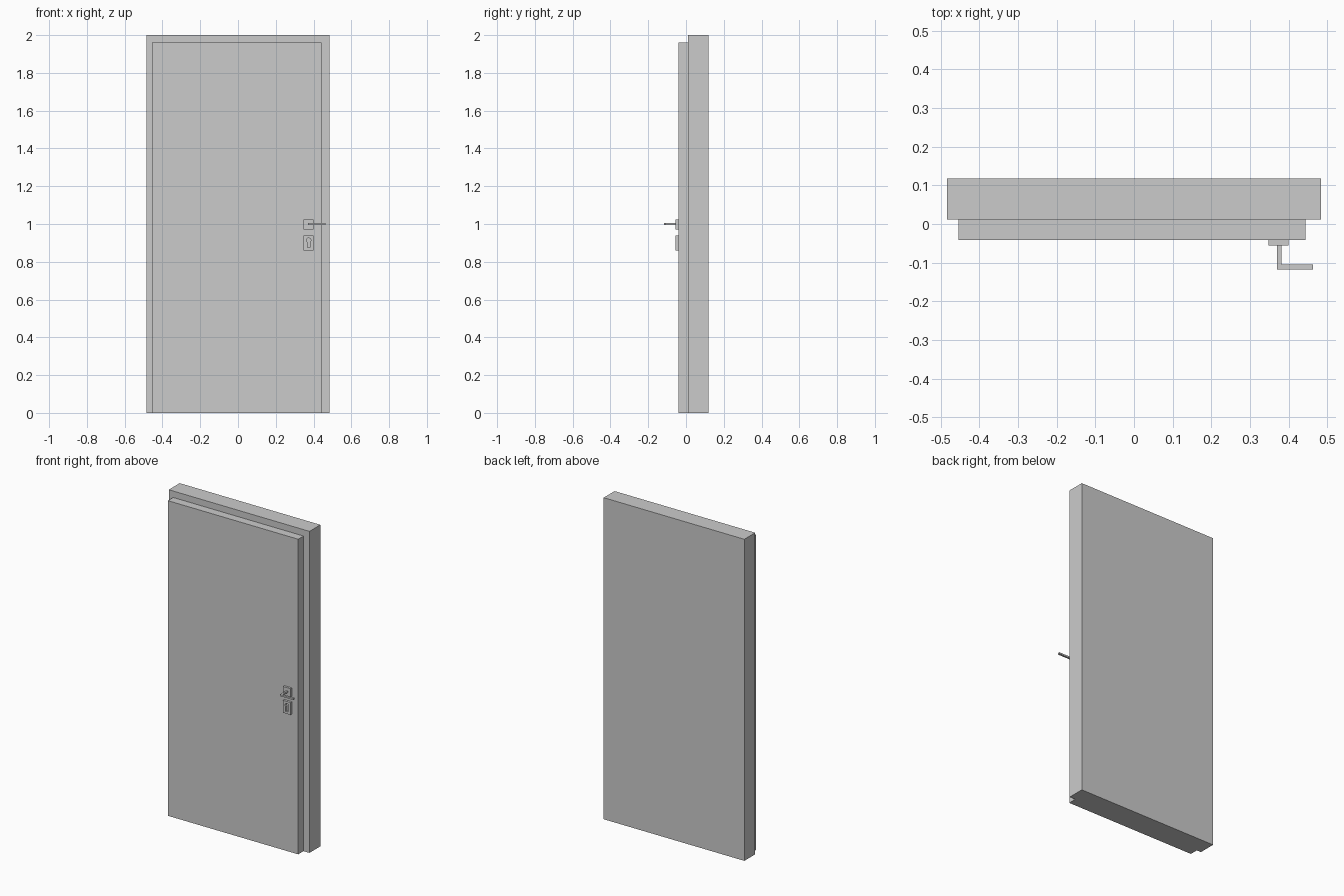
import bpy, bmesh, math

if "Cube" in bpy.data.objects:
    bpy.data.objects.remove(bpy.data.objects["Cube"])


def prism(name, pts, depth):
    """Extrude a closed outline of 3D points along the depth vector."""
    bm = bmesh.new()
    face = bm.faces.new([bm.verts.new(p) for p in pts])
    ext = bmesh.ops.extrude_face_region(bm, geom=[face], use_keep_orig=True)
    verts = [g for g in ext["geom"] if isinstance(g, bmesh.types.BMVert)]
    bmesh.ops.translate(bm, verts=verts, vec=depth)
    bmesh.ops.recalc_face_normals(bm, faces=bm.faces)
    mesh = bpy.data.meshes.new(name)
    bm.to_mesh(mesh)
    bm.free()
    ob = bpy.data.objects.new(name, mesh)
    bpy.context.collection.objects.link(ob)
    return ob


def box(name, x, y, z):
    pts = [(x[0], y[0], z[0]), (x[1], y[0], z[0]), (x[1], y[0], z[1]), (x[0], y[0], z[1])]
    return prism(name, pts, (0, y[1] - y[0], 0))


# Door slab: thick rear body and the smaller front leaf
FRONT = -0.041
STEP = 0.011
box("door_body", (-0.484, 0.484), (STEP, 0.118), (0, 2))
box("door_leaf", (-0.454, 0.443), (FRONT, STEP), (0, 1.96))

# Handle plate and lock plate
PLATE = -0.055
box("handle_plate", (0.348, 0.400), (PLATE, FRONT), (0.972, 1.024))
lock = box("lock_plate", (0.348, 0.400), (PLATE, FRONT), (0.861, 0.938))

# Keyhole: round top running into a straight slot
cx, cz, r, half, bottom = 0.374, 0.914, 0.012, 0.007, 0.875
a0 = -math.acos(half / r)
outline = [(cx - half, -0.07, bottom), (cx + half, -0.07, bottom)]
for i in range(17):
    a = a0 + (math.pi - 2 * a0) * i / 16
    outline.append((cx + r * math.cos(a), -0.07, cz + r * math.sin(a)))
cutter = prism("keyhole_cutter", outline, (0, 0.04, 0))
cutter.hide_render = True
cutter.hide_set(True)
mod = lock.modifiers.new("keyhole", "BOOLEAN")
mod.operation = "DIFFERENCE"
mod.solver = "EXACT"
mod.object = cutter

# Lever handle: L-shaped bar seen from above
lever = [(0.370, PLATE), (0.370, -0.117), (0.463, -0.117), (0.463, -0.105),
         (0.381, -0.105), (0.381, PLATE)]
prism("lever_handle", [(x, y, 0.994) for x, y in lever], (0, 0, 0.01))
